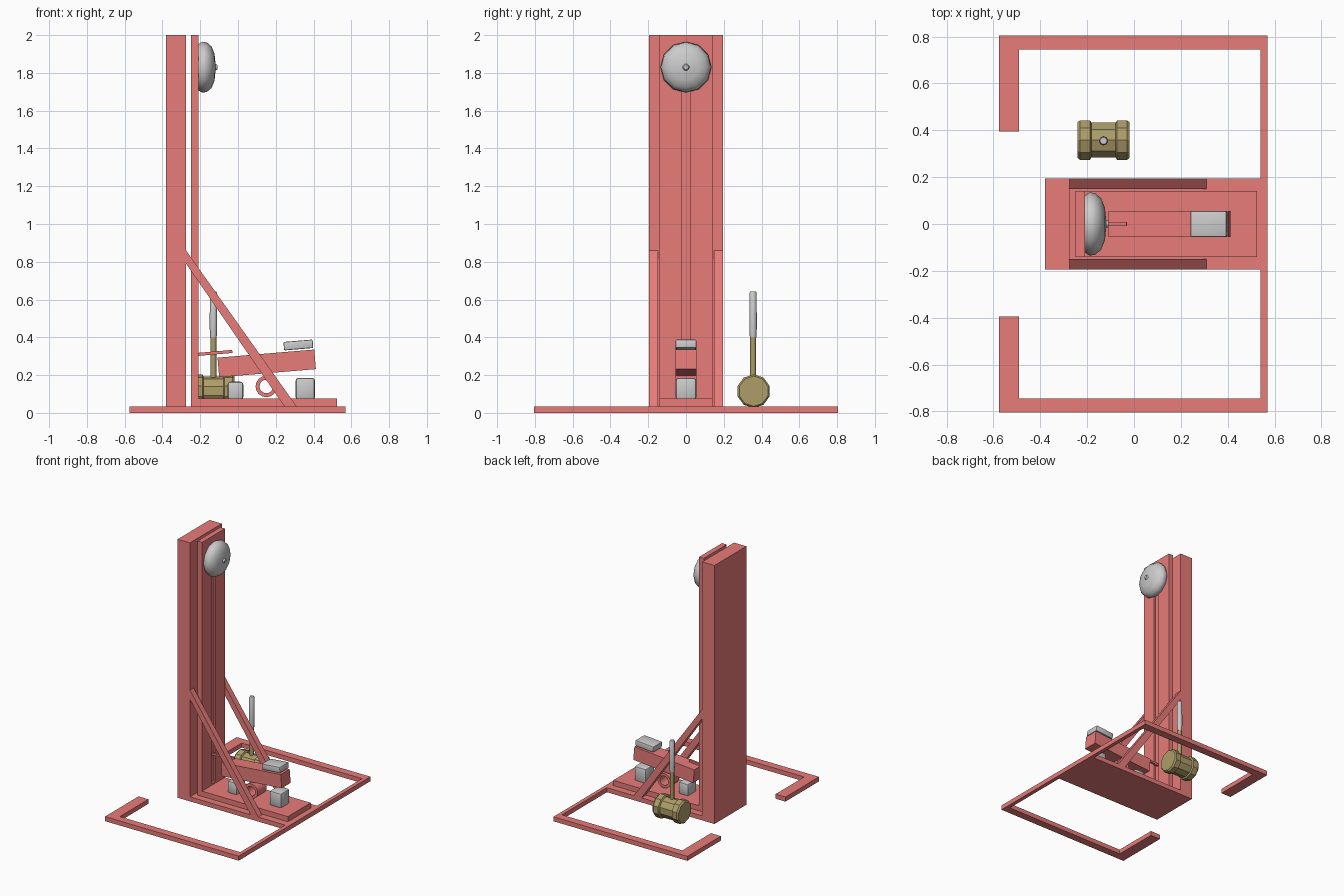
import bpy, bmesh, math
from mathutils import Matrix, Vector

if "Cube" in bpy.data.objects:
    bpy.data.objects.remove(bpy.data.objects["Cube"])


def material(name, rgb):
    m = bpy.data.materials.new(name)
    m.diffuse_color = (*rgb, 1)
    m.use_nodes = True
    m.node_tree.nodes["Principled BSDF"].inputs["Base Color"].default_value = m.diffuse_color
    return m


RED = material("red_paint", (0.80, 0.20, 0.19))
WOOD = material("olive_wood", (0.42, 0.34, 0.14))


def finish(name, bm, mat=None, smooth=30):
    bmesh.ops.recalc_face_normals(bm, faces=bm.faces)
    me = bpy.data.meshes.new(name)
    bm.to_mesh(me)
    bm.free()
    if smooth:
        me.shade_smooth()
        me.set_sharp_from_angle(angle=math.radians(smooth))
    ob = bpy.data.objects.new(name, me)
    bpy.context.collection.objects.link(ob)
    if mat:
        me.materials.append(mat)
    return ob


def box(name, lo, hi, mat=None, tilt=0, bevel=0):
    lo, hi = Vector(lo), Vector(hi)
    bm = bmesh.new()
    bmesh.ops.create_cube(bm, size=1)
    bmesh.ops.scale(bm, vec=hi - lo, verts=bm.verts)
    if bevel:
        bmesh.ops.bevel(bm, geom=bm.edges[:], offset=bevel, segments=2,
                        profile=0.5, affect='EDGES')
    ob = finish(name, bm, mat, 30 if bevel else 0)
    ob.location = (lo + hi) / 2
    ob.rotation_euler.y = -math.radians(tilt)
    return ob


def prism(name, pts, offset, axes, mat):
    """Extrude an outline lying in the plane of two axes along `offset`."""
    bm = bmesh.new()
    origin = Vector(offset[0])
    f = bm.faces.new([bm.verts.new(origin + axes[0] * a + axes[1] * b)
                      for a, b in pts])
    ext = bmesh.ops.extrude_face_region(bm, geom=[f])
    bmesh.ops.translate(bm, vec=offset[1], verts=[
        v for v in ext["geom"] if isinstance(v, bmesh.types.BMVert)])
    return finish(name, bm, mat, 0)


def lathe(name, profile, centre, axis, n, mat=None, smooth=40):
    """Revolve (radius, height) points around an axis through centre."""
    bm = bmesh.new()
    vs = [bm.verts.new((r, 0, h)) for r, h in profile]
    es = [bm.edges.new(p) for p in zip(vs, vs[1:])]
    bmesh.ops.spin(bm, geom=vs + es, cent=(0, 0, 0), axis=(0, 0, 1),
                   angle=math.tau, steps=n)
    bmesh.ops.remove_doubles(bm, verts=bm.verts, dist=1e-5)
    rot = Vector((0, 0, 1)).rotation_difference(Vector(axis)).to_matrix().to_4x4()
    bm.transform(Matrix.Translation(centre) @ rot)
    return finish(name, bm, mat, smooth)


X, Y, Z = Vector((1, 0, 0)), Vector((0, 1, 0)), Vector((0, 0, 1))

# Floor plates and the open fence outline around the play area
box("base_plate", (-0.38, -0.195, 0), (0.57, 0.195, 0.035), RED)
box("upper_plate", (-0.25, -0.14, 0.035), (0.525, 0.14, 0.075), RED)
outline = [(0.57, 0.195), (0.57, 0.805), (-0.575, 0.805), (-0.575, 0.395),
           (-0.49, 0.395), (-0.49, 0.745), (0.54, 0.745), (0.54, 0.195)]
for side, s in (("left", -1), ("right", 1)):
    prism("floor_frame_" + side, [(x, y * s) for x, y in outline],
          ((0, 0, 0), Z * 0.035), (X, Y), RED)
    # Sloping brace from base to tower
    prism("brace_" + side,
          [(-0.275, 0.86), (-0.275, 0.79), (0.245, 0.035), (0.31, 0.035)],
          ((0, s * 0.172 - 0.023, 0), Y * 0.046), (X, Z), RED)

# Tower and the score panel with its puck track
box("tower", (-0.38, -0.195, 0.035), (-0.275, 0.195, 2.0), RED)
panel = box("score_panel", (-0.25, -0.14, 0.035), (-0.21, 0.14, 2.0), RED)
cutter = box("track_cutter", (-0.225, -0.025, 0.09), (-0.18, 0.025, 1.80), RED)
cutter.hide_render = True
cutter.hide_viewport = True
cut = panel.modifiers.new("track", 'BOOLEAN')
cut.operation, cut.object, cut.solver = 'DIFFERENCE', cutter, 'EXACT'

# Bell
lathe("bell", [(0, 0), (0.122, 0), (0.135, 0.02), (0.131, 0.045), (0.11, 0.07),
               (0.07, 0.086), (0.018, 0.091), (0.012, 0.102), (0, 0.102)],
      (-0.21, 0, 1.83), X, 12, smooth=50)

# Lever, strike pad, puck arm, pivot and stop blocks
box("lever", (-0.105, -0.055, 0.21), (0.409, 0.055, 0.314), RED, tilt=4.8)
box("strike_pad", (0.242, -0.055, 0.337), (0.397, 0.055, 0.382), tilt=4.8, bevel=0.006)
box("puck_arm", (-0.225, -0.008, 0.309), (-0.03, 0.008, 0.325), RED, tilt=4.8)
lathe("pivot_tube", [(0.036, -0.055), (0.057, -0.055), (0.057, 0.055),
                     (0.036, 0.055), (0.036, -0.055)],
      (0.15, 0, 0.14), Y, 16, RED)
box("rear_stop", (-0.055, -0.055, 0.07), (0.028, 0.055, 0.165), bevel=0.014)
box("front_stop", (0.305, -0.055, 0.07), (0.407, 0.055, 0.185), bevel=0.014)

# Mallet
half = [(0.078, 0.052), (0.089, 0.058), (0.089, 0.1), (0.08, 0.111), (0, 0.111)]
lathe("mallet_head", [(r, -h) for r, h in reversed(half)] + half,
      (-0.13, 0.358, 0.115), X, 10, WOOD, 25)
lathe("mallet_handle", [(0, 0.15), (0.016, 0.15), (0.016, 0.41), (0, 0.41)],
      (-0.13, 0.355, 0), Z, 8, WOOD, 50)
lathe("mallet_grip", [(0, 0.40), (0.017, 0.40), (0.02, 0.45), (0.019, 0.635),
                      (0.015, 0.643), (0, 0.643)],
      (-0.13, 0.355, 0), Z, 8, None, 50)
